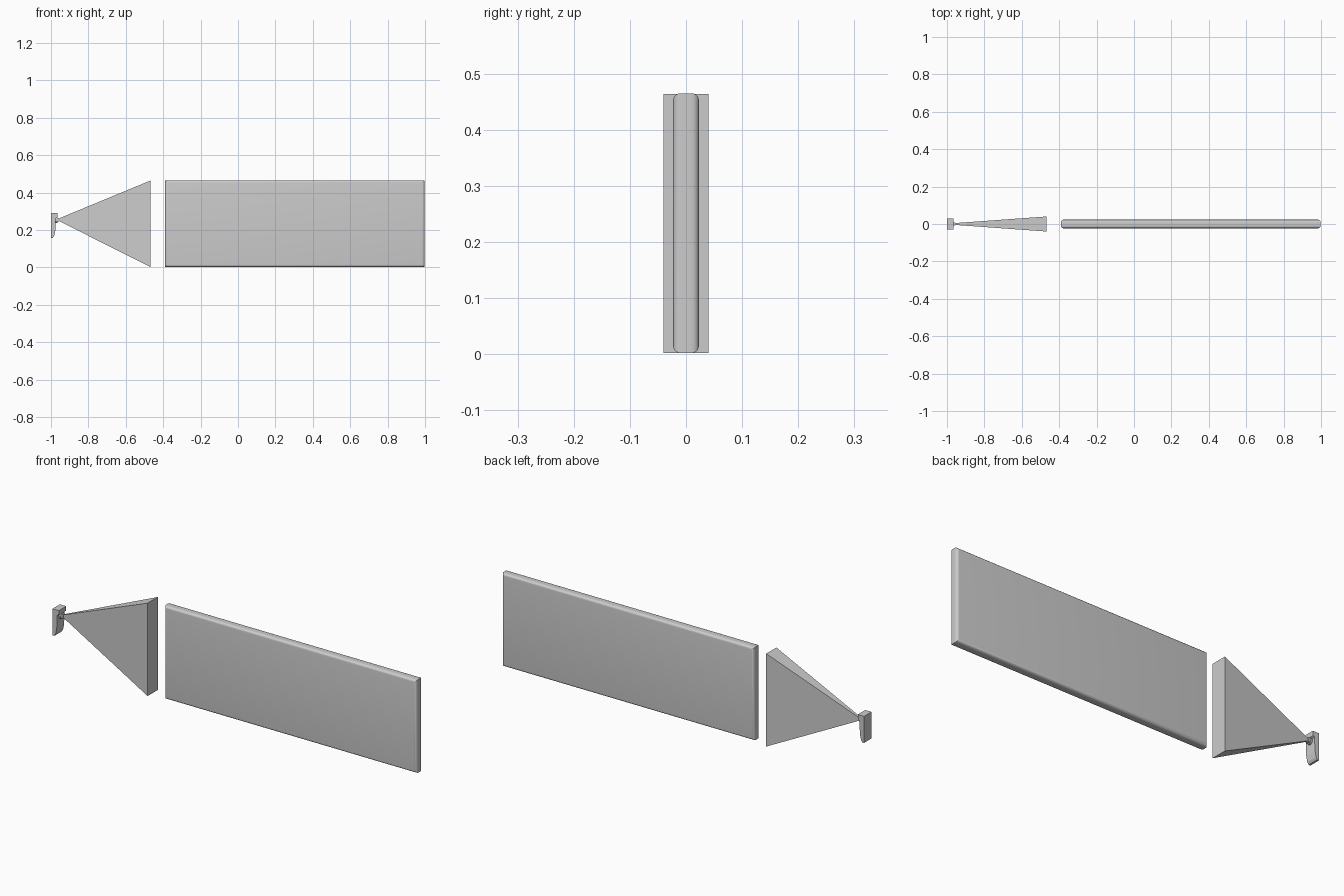
import bpy, bmesh
from math import radians

if "Cube" in bpy.data.objects:
    bpy.data.objects.remove(bpy.data.objects["Cube"])


def make_object(name, verts, faces, bevel=0.0, segments=1):
    mesh = bpy.data.meshes.new(name)
    mesh.from_pydata(verts, [], faces)
    bm = bmesh.new()
    bm.from_mesh(mesh)
    bmesh.ops.recalc_face_normals(bm, faces=bm.faces)
    if bevel:
        # round only the rims of the front and back faces
        rims = [e for e in bm.edges if abs(e.verts[0].co.y - e.verts[1].co.y) < 1e-5]
        bmesh.ops.bevel(bm, geom=rims, offset=bevel, segments=segments,
                        profile=0.5, affect='EDGES')
    bm.to_mesh(mesh)
    bm.free()
    obj = bpy.data.objects.new(name, mesh)
    bpy.context.collection.objects.link(obj)
    return obj


def frustum(name, near, far, **kw):
    # each end: (x, half width, z low, z high)
    verts = []
    for x, w, lo, hi in (near, far):
        verts += [(x, -w, lo), (x, w, lo), (x, w, hi), (x, -w, hi)]
    faces = [(0, 1, 2, 3), (4, 5, 6, 7)]
    faces += [(i, (i + 1) % 4, (i + 1) % 4 + 4, i + 4) for i in range(4)]
    return make_object(name, verts, faces, **kw)


def extrude_profile(name, profile, half):
    n = len(profile)
    verts = [(x, s * half, z) for s in (-1, 1) for x, z in profile]
    faces = [tuple(range(n)), tuple(range(n, 2 * n))]
    faces += [(i, (i + 1) % n, (i + 1) % n + n, i + n) for i in range(n)]
    return make_object(name, verts, faces)


# Display panel with softened rims
panel = frustum("panel", (-0.39, 0.023, 0.002, 0.465), (0.998, 0.023, 0.002, 0.465),
                bevel=0.013, segments=5)
bpy.context.view_layer.objects.active = panel
panel.select_set(True)
bpy.ops.object.shade_smooth_by_angle(angle=radians(30))

# Projected beam
frustum("beam", (-0.957, 0.005, 0.248, 0.262), (-0.469, 0.04, 0.002, 0.464))

# Wall bracket: overhanging head with a curved tail
extrude_profile("bracket", [(-1.0, 0.29), (-0.965, 0.29), (-0.966, 0.267), (-0.975, 0.262),
                            (-0.975, 0.235), (-0.977, 0.195), (-0.983, 0.168),
                            (-0.99, 0.158), (-1.0, 0.158)], 0.029)

# Lens and its collar
bpy.ops.mesh.primitive_cylinder_add(vertices=16, radius=0.015, depth=0.012,
                                    location=(-0.972, 0, 0.253), rotation=(0, radians(90), 0))
bpy.context.object.name = "lens_collar"
frustum("lens", (-0.972, 0.010, 0.243, 0.264), (-0.957, 0.008, 0.245, 0.264))
